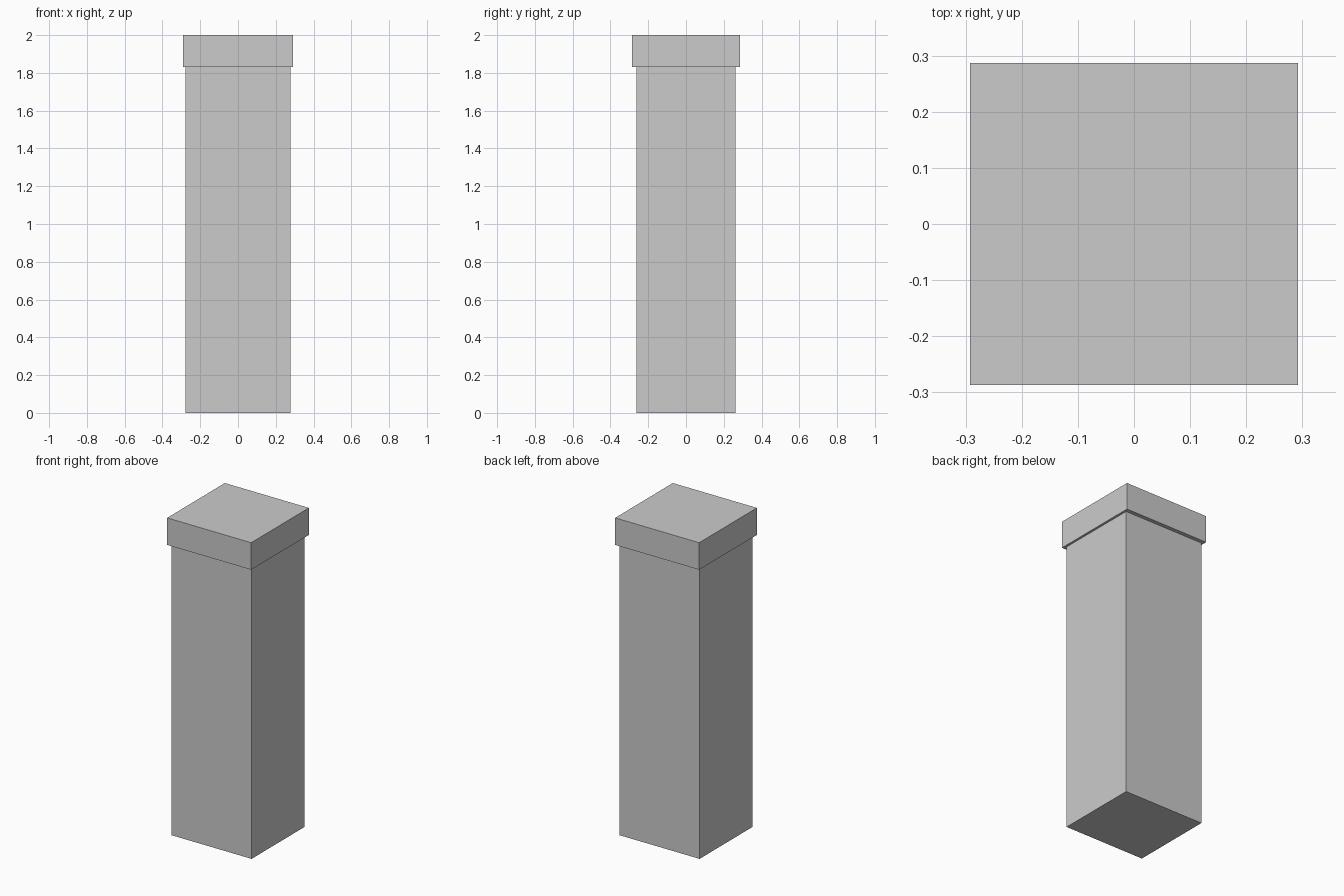
import bpy

if "Cube" in bpy.data.objects:
    bpy.data.objects.remove(bpy.data.objects["Cube"])


def box(name, width, depth, z0, z1):
    bpy.ops.mesh.primitive_cube_add(size=1, location=(0, 0, (z0 + z1) / 2))
    obj = bpy.context.object
    obj.name = name
    obj.scale = (width, depth, z1 - z0)
    bpy.ops.object.transform_apply(location=False, rotation=False, scale=True)
    return obj


# Tall shaft
box("pillar_shaft", 0.556, 0.524, 0.0, 1.83)
# Slightly wider cap block
box("pillar_cap", 0.584, 0.573, 1.83, 2.0)
